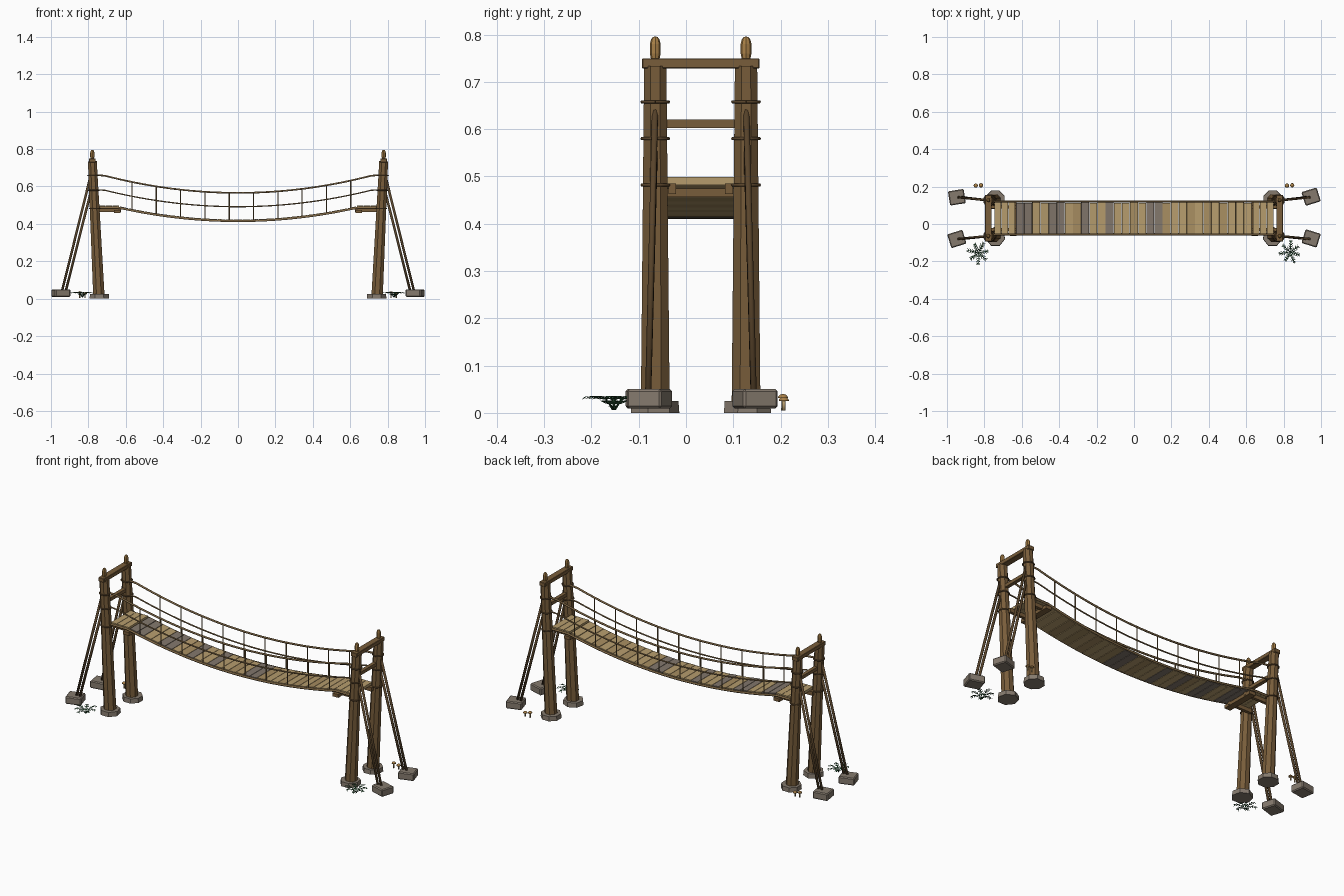
import bpy, bmesh, math, random
from mathutils import Vector, Matrix

if "Cube" in bpy.data.objects:
    bpy.data.objects.remove(bpy.data.objects["Cube"])

random.seed(4)
YC = 0.031                 # bridge centre line
POSTS_Y = (-0.065, 0.127)
RAILS_Y = (-0.055, 0.121)


def mat(name, rgb):
    m = bpy.data.materials.new(name)
    m.diffuse_color = (*rgb, 1)
    m.use_nodes = True
    m.node_tree.nodes["Principled BSDF"].inputs["Base Color"].default_value = m.diffuse_color
    return m


WOOD = mat("post wood", (0.19, 0.11, 0.043))
DARK = mat("dark rope", (0.10, 0.058, 0.024))
TAN = mat("tan plank", (0.47, 0.335, 0.155))
TAN2 = mat("brown plank", (0.39, 0.27, 0.12))
GREY = mat("weathered plank", (0.225, 0.185, 0.15))
STONE = mat("stone", (0.235, 0.195, 0.155))
ROPE = mat("rail rope", (0.25, 0.16, 0.07))
GOLD = mat("finial wood", (0.40, 0.22, 0.065))
GREEN = mat("fern green", (0.02, 0.075, 0.03))


def finish(name, bm, m, smooth=False):
    me = bpy.data.meshes.new(name)
    bmesh.ops.recalc_face_normals(bm, faces=bm.faces)
    for f in bm.faces:
        f.smooth = smooth
    bm.to_mesh(me)
    bm.free()
    me.materials.append(m)
    ob = bpy.data.objects.new(name, me)
    bpy.context.collection.objects.link(ob)
    return ob


def box(name, loc, size, m, rot=(0, 0, 0), bevel=0.0):
    bm = bmesh.new()
    bmesh.ops.create_cube(bm, size=1)
    bm.transform(Matrix.Diagonal((*size, 1)))
    if bevel:
        bmesh.ops.bevel(bm, geom=bm.edges[:], offset=bevel, segments=1, affect='EDGES')
    ob = finish(name, bm, m)
    ob.location, ob.rotation_euler = loc, rot
    return ob


def rod(name, a, b, r1, r2, m, sides=8, smooth=False):
    a, b = Vector(a), Vector(b)
    bm = bmesh.new()
    bmesh.ops.create_cone(bm, cap_ends=True, segments=sides, radius1=r1, radius2=r2,
                          depth=(b - a).length)
    bm.transform(Matrix.Rotation(math.pi / sides, 4, 'Z'))
    bm.transform(Matrix.Translation((a + b) / 2) @ (b - a).to_track_quat('Z', 'Y').to_matrix().to_4x4())
    return finish(name, bm, m, smooth)


def tube(name, paths, r, m, res=1):
    cu = bpy.data.curves.new(name, 'CURVE')
    cu.dimensions, cu.bevel_depth, cu.bevel_resolution = '3D', r, res
    cu.use_fill_caps = True
    for pts in paths:
        sp = cu.splines.new('POLY')
        sp.points.add(len(pts) - 1)
        for p, q in zip(sp.points, pts):
            p.co = (*q, 1)
    cu.materials.append(m)
    ob = bpy.data.objects.new(name, cu)
    bpy.context.collection.objects.link(ob)
    return ob


def lathe(name, loc, profile, m, sides=8, smooth=False):
    bm = bmesh.new()
    vs = [bm.verts.new((r, 0, z)) for r, z in profile]
    es = [bm.edges.new(e) for e in zip(vs, vs[1:])]
    bmesh.ops.spin(bm, geom=vs + es, axis=(0, 0, 1), cent=(0, 0, 0), angle=2 * math.pi, steps=sides)
    bmesh.ops.remove_doubles(bm, verts=bm.verts, dist=1e-5)
    ob = finish(name, bm, m, smooth)
    ob.location = loc
    return ob


def sag(x, low, high, half):
    return low + (high - low) * min(1, abs(x) / half) ** 2


def deck(x):
    return sag(x, 0.413, 0.485, 0.64)


def post_x(z):
    return 0.743 + 0.036 * z / 0.74


# Towers, one at each end
for s in (-1, 1):
    for j, y in enumerate(POSTS_Y):
        side = -1 if j == 0 else 1
        rod("post", (s * post_x(0.01), y, 0.01), (s * post_x(0.735), y, 0.735), 0.033, 0.0255, WOOD)
        rod("post_foot", (s * 0.741, y + side * 0.003, 0), (s * 0.741, y + side * 0.003, 0.025),
            0.054, 0.052, STONE, 7 + j)
        lathe("finial", (s * 0.779, y, 0.748), [(0, 0), (0.009, 0), (0.0115, 0.012), (0.0115, 0.032),
              (0.009, 0.042), (0.005, 0.047), (0, 0.048)], GOLD)
        # rope lashings round the post
        for z in (0.482, 0.58, 0.658):
            ring = [(s * post_x(z) + 0.028 * math.cos(t), y + 0.028 * math.sin(t), z)
                    for t in [i * math.pi / 8 for i in range(17)]]
            tube("lashing", [ring], 0.0036, DARK)
        # pair of guy ropes and their anchor stone
        ay = -0.08 if j == 0 else 0.143
        rod("upper_guy", (s * 0.941, ay, 0.04), (s * 0.788, y, 0.658), 0.0068, 0.0068, DARK, 8, True)
        rod("lower_guy", (s * 0.921, ay, 0.04), (s * 0.780, y, 0.60), 0.0068, 0.0068, DARK, 8, True)
        box("anchor_stone", (s * 0.947, ay + (0.003 if s > 0 else 0), 0.03), (0.085, 0.077, 0.041), STONE,
            (0, 0, s * side * 0.3 if s > 0 or j == 0 else 0.16), 0.005)
        box("landing_joist", (s * 0.695, YC + side * 0.06, 0.474), (0.14, 0.016, 0.022), WOOD)
    box("top_beam", (s * 0.779, YC, 0.739), (0.036, 0.248, 0.022), WOOD, bevel=0.002)
    box("middle_beam", (s * 0.772, YC, 0.612), (0.02, 0.18, 0.018), WOOD)
    box("landing_beam", (s * 0.645, YC, 0.466), (0.036, 0.19, 0.018), WOOD)
    for k in range(3):
        box("landing_plank", (s * (0.654 + 0.037 * k), YC, 0.491), (0.035, 0.172, 0.015), TAN)

# Hanging deck planks
N = 29
STEP = 0.0436
for i in range(N):
    x = STEP * (i - 14)
    slope = math.atan2(deck(x + 0.01) - deck(x - 0.01), 0.02)
    m = GREY if i in (0, 1, 4, 5, 8, 11, 16, 17) else random.choice((TAN, TAN, TAN2))
    box("deck_plank", (x, YC, deck(x) + 0.004), (STEP - 0.0022, 0.166 + random.uniform(-0.004, 0.004), 0.013),
        m, (0, -slope, 0))

# Side ropes and hangers
xs = [-0.775 + 1.55 * i / 48 for i in range(49)]
for y in RAILS_Y:
    tube("hand_rope", [[(x, y, sag(x, 0.566, 0.66, 0.72)) for x in xs]], 0.0052, ROPE)
    tube("middle_rope", [[(x, y, sag(x, 0.492, 0.582, 0.72)) for x in xs]], 0.0038, ROPE)
    tube("deck_rope", [[(x, y, deck(x) + 0.002) for x in xs]], 0.0058, ROPE)
    tube("hangers", [[(x, y, deck(x)), (x, y, sag(x, 0.566, 0.66, 0.72))]
                     for x in [-0.567 + 0.13 * i for i in range(10)]], 0.003, ROPE)

# Ferns: arched fronds with paired leaflets
for cx, cy, turn in ((-0.832, -0.155, 0.2), (0.835, -0.15, 0.6)):
    bm = bmesh.new()
    for k in range(7):
        R = Matrix.Translation((cx, cy, 0.006)) @ Matrix.Rotation(turn + k * 2 * math.pi / 7, 4, 'Z')
        length = 0.064 if k % 2 else 0.056

        def pt(t, w=0.0, dz=0.0):
            return bm.verts.new(R @ Vector((length * t, w, 0.03 * math.sin(min(t, 1.1) * 2.1) + dz)))
        for i in range(5):
            t0, t1 = i / 5, (i + 1) / 5
            bm.faces.new([pt(t0, -0.0026), pt(t1, -0.002), pt(t1, 0.002), pt(t0, 0.0026)])
            if i > 0:
                w = 0.013 * math.sin(math.pi * (0.2 + 0.6 * t0))
                for sg in (-1, 1):
                    bm.faces.new([pt(t0), pt(t0 + 0.13, sg * w * 0.45),
                                  pt(t0 + 0.22, sg * w, -0.003), pt(t0 + 0.02, sg * w * 0.5)])
    finish("fern", bm, GREEN)

# Mushroom pairs
for s in (-1, 1):
    for dx, y, h in ((-0.014, 0.205, 0.040), (0.014, 0.207, 0.034)):
        x = s * 0.832 + dx
        rod("mushroom_stem", (x, y, 0.005), (x, y, h - 0.005), 0.004, 0.003, TAN, 8, True)
        lathe("mushroom_cap", (x, y, h - 0.009), [(0, 0.001), (0.0115, 0), (0.0105, 0.004),
              (0.006, 0.008), (0, 0.009)], GOLD, 10, True)
